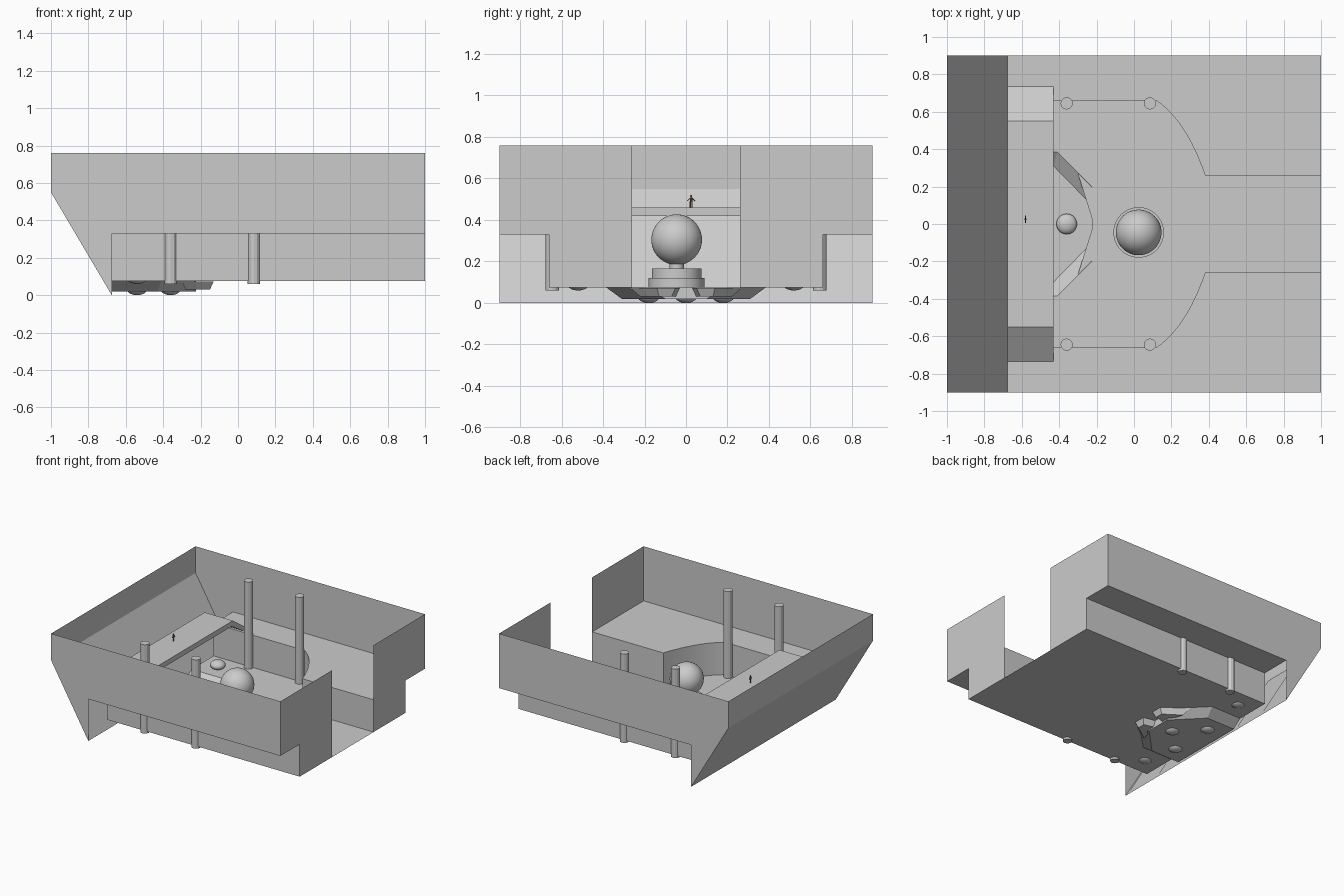
import bpy, bmesh, math
from mathutils import Vector

if "Cube" in bpy.data.objects:
    bpy.data.objects.remove(bpy.data.objects["Cube"])


def mesh(name, faces, mirror=False, outward=False, smooth=False):
    """Object from polygons (lists of xyz); optionally mirrored over y = 0."""
    bm = bmesh.new()
    for f in faces:
        bm.faces.new([bm.verts.new(p) for p in f])
        if mirror:
            bm.faces.new([bm.verts.new((p[0], -p[1], p[2])) for p in reversed(f)])
    bmesh.ops.remove_doubles(bm, verts=bm.verts, dist=1e-4)
    if outward:
        bmesh.ops.recalc_face_normals(bm, faces=bm.faces)
    me = bpy.data.meshes.new(name)
    bm.to_mesh(me)
    bm.free()
    ob = bpy.data.objects.new(name, me)
    bpy.context.collection.objects.link(ob)
    if smooth:
        smooth_obj(ob)
    return ob


def smooth_obj(ob):
    bpy.ops.object.select_all(action='DESELECT')
    bpy.context.view_layer.objects.active = ob
    ob.select_set(True)
    bpy.ops.object.shade_smooth_by_angle(angle=math.radians(35))


def strip(path, z0, z1):
    return [[(*a, z0), (*b, z0), (*b, z1), (*a, z1)] for a, b in zip(path, path[1:])]


def loft(name, a, b):
    """Closed solid between two matching rings."""
    n = len(a)
    sides = [[a[i], a[(i + 1) % n], b[(i + 1) % n], b[i]] for i in range(n)]
    return mesh(name, [a, b] + sides, outward=True)


def cyl(name, x, y, z0, z1, r, n=48, smooth=True):
    bpy.ops.mesh.primitive_cylinder_add(vertices=n, radius=r, depth=z1 - z0,
                                        location=(x, y, (z0 + z1) / 2))
    ob = bpy.context.object
    ob.name = name
    if smooth:
        smooth_obj(ob)
    return ob


def ball(name, x, y, z, r, h, n=32):
    bpy.ops.mesh.primitive_uv_sphere_add(segments=n, ring_count=n // 2, radius=1, location=(x, y, z))
    ob = bpy.context.object
    ob.name = name
    ob.scale = (r, r, h)
    smooth_obj(ob)
    return ob


FLOOR, DECK, TOP, BACK = 0.075, 0.33, 0.76, -0.675

# Pit outline: straight side, curved shoulder, narrow channel
p0, p1, p2 = Vector((0.12, 0.66)), Vector((0.28, 0.55)), Vector((0.38, 0.26))
curve = []
for i in range(13):
    t = i / 12
    curve.append(tuple(p0 * (1 - t) ** 2 + p1 * 2 * t * (1 - t) + p2 * t * t))
pit = [(BACK, 0.66)] + curve + [(1, 0.26)]

# Upper side walls and the end walls beside the opening
side = [(-1, TOP), (1, TOP), (1, DECK), (BACK, DECK), (BACK, 0), (-1, 0.55)]
mesh("outer_walls", [
    [(x, 0.9, z) for x, z in side],
    [(1, 0.9, TOP), (1, 0.26, TOP), (1, 0.26, DECK), (1, 0.9, DECK)][::-1],
], mirror=True)

# Upright and sloping window wall
mesh("bow_wall", [
    [(-1, -0.9, TOP), (-1, 0.9, TOP), (-1, 0.9, 0.55), (-1, -0.9, 0.55)][::-1],
    [(-1, -0.9, 0.55), (-1, 0.9, 0.55), (BACK, 0.9, 0), (BACK, -0.9, 0)][::-1],
])

# Rounded window panes lying on the inside of the slope
slope = Vector((BACK + 1, 0, -0.55)).normalized()
normal = Vector((0.55, 0, BACK + 1)).normalized()
length = math.hypot(BACK + 1, 0.55)
for k, (ya, yb) in enumerate([(0.62, 0.88), (0.33, 0.56), (0.035, 0.275),
                              (-0.255, -0.02), (-0.545, -0.31), (-0.87, -0.605)]):
    r, ring = 0.025, []
    sa, sb = 0.03, length - 0.03
    for q, (s, y) in enumerate([(sb - r, yb - r), (sa + r, yb - r), (sa + r, ya + r), (sb - r, ya + r)]):
        for j in range(5):
            a = math.pi / 2 * (q + j / 4)
            ring.append(Vector((-1, y + r * math.sin(a), 0.55)) + slope * (s + r * math.cos(a)) + normal * 0.003)
    mesh("window_%d" % (k + 1), [ring[::-1]])

# Deck around the pit
mesh("deck", [[(x, y, DECK) for x, y in pit + [(1, 0.9), (BACK, 0.9)]]], mirror=True)

# Pit walls
mesh("pit_wall", strip(pit, FLOOR, DECK), mirror=True, smooth=True)

# Floor with an opening for the sunken bay
bay_top = [(BACK, 0.385), (-0.41, 0.385), (-0.225, 0.2), (-0.225, 0)]
mesh("pit_floor", [[(x, y, FLOOR) for x, y in pit + [(1, 0)] + bay_top[::-1]]], mirror=True)

# Closed blocks either side of the channel
mesh("lower_hull", strip([(BACK, 0.66), (1, 0.66), (1, 0.26)], FLOOR, DECK)
     + [[(x, y, FLOOR) for x, y in curve + [(1, 0.26), (1, 0.66)]]], mirror=True)

# Sunken bay under the floor
bay_low = [(BACK, 0.31), (-0.43, 0.31), (-0.225, 0.1), (-0.225, 0)]
bay = [[(*bay_top[i], FLOOR), (*bay_top[i + 1], FLOOR), (*bay_low[i + 1], 0.02), (*bay_low[i], 0.02)]
       for i in range(3)]
mesh("sunken_bay", bay + [[(x, y, 0.02) for x, y in bay_low + [(BACK, 0)]]], mirror=True)

# Faceted lugs on the nose of the bay
for s, tag in ((1, "a"), (-1, "b")):
    top = [(-0.3, 0.27), (-0.225, 0.21), (-0.13, 0.14), (-0.13, 0.05), (-0.225, 0.03)]
    low = [(-0.28, 0.22), (-0.225, 0.18), (-0.15, 0.13), (-0.15, 0.07), (-0.225, 0.05)]
    loft("bay_lug_" + tag, [(x, s * y, FLOOR - 0.002) for x, y in top], [(x, s * y, 0.03) for x, y in low])

# Flattened round lamps in the bay and in the floor
for k, (x, y, z) in enumerate([(-0.36, 0, 0.035), (-0.54, 0.18, 0.035), (-0.54, -0.18, 0.035),
                               (-0.54, 0.52, 0.095), (-0.54, -0.52, 0.095)]):
    ball("lamp_%d" % (k + 1), x, y, z, 0.055, 0.035)

# Raised bridge with a ramp at each end
bridge = [(-0.735, DECK), (-0.55, 0.46), (0.55, 0.46), (0.735, DECK),
          (0.68, DECK), (0.535, 0.42), (-0.535, 0.42), (-0.68, DECK)]
loft("bridge", [(BACK, y, z) for y, z in bridge], [(-0.43, y, z) for y, z in bridge])

# Four tall pillars
for x in (-0.36, 0.085):
    for y in (-0.645, 0.645):
        cyl("pillar", x, y, 0.06, TOP, 0.033, 12, False)

# Globe on a stepped pedestal
cyl("pedestal_base", 0.025, -0.045, FLOOR, 0.12, 0.135)
cyl("pedestal_step", 0.025, -0.045, 0.12, 0.165, 0.12)
cyl("pedestal_neck", 0.025, -0.045, 0.165, 0.195, 0.035)
ball("globe", 0.025, -0.045, 0.305, 0.122, 0.122, 48)

# Tiny standing figure on the bridge
brown = bpy.data.materials.new("figure_brown")
brown.diffuse_color = (0.25, 0.1, 0.06, 1)
brown.use_nodes = True
brown.node_tree.nodes["Principled BSDF"].inputs["Base Color"].default_value = brown.diffuse_color
fx, fy, parts = -0.58, 0.025, []
for s in (-1, 1):
    parts.append(cyl("figure_leg", fx, fy + s * 0.004, 0.46, 0.488, 0.003, 8))
    arm = cyl("figure_arm", fx, fy + s * 0.012, 0.488, 0.508, 0.002, 8)
    arm.rotation_euler.x = -s * math.radians(-45)
    parts.append(arm)
parts.append(cyl("figure_torso", fx, fy, 0.486, 0.509, 0.006, 8))
parts.append(ball("figure_head", fx, fy, 0.515, 0.005, 0.006, 12))
for p in parts:
    p.data.materials.append(brown)
